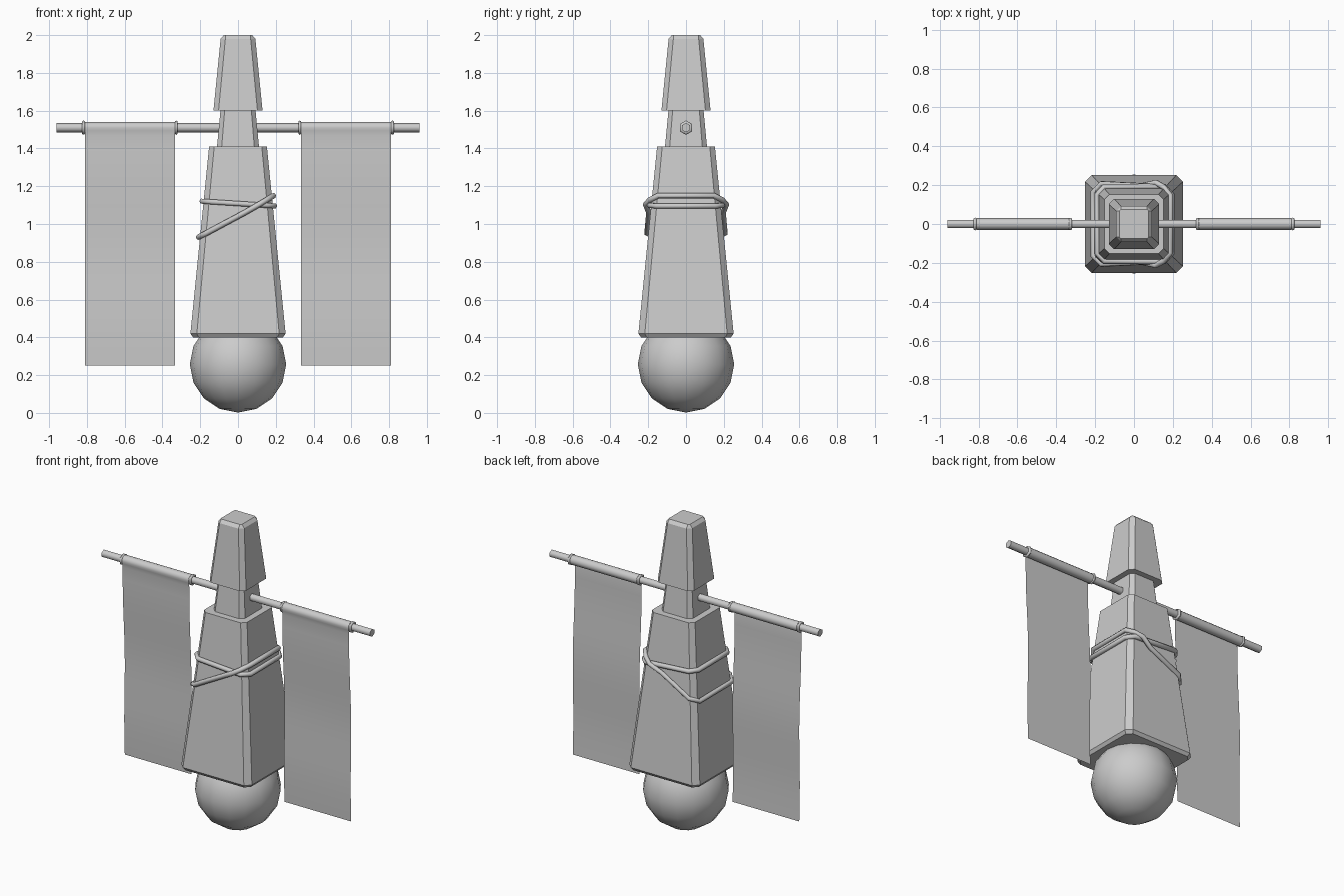
import bpy, bmesh, math

if "Cube" in bpy.data.objects:
    bpy.data.objects.remove(bpy.data.objects["Cube"])


def loft(name, rings, closed=True, caps=True, smooth=False):
    """Skin a list of point rings into one mesh object."""
    bm = bmesh.new()
    vs = [[bm.verts.new(p) for p in r] for r in rings]
    n = len(rings[0])
    for a, b in zip(vs, vs[1:]):
        for i in range(n if closed else n - 1):
            j = (i + 1) % n
            bm.faces.new((a[i], a[j], b[j], b[i]))
    if caps:
        bm.faces.new(vs[0][::-1])
        bm.faces.new(vs[-1])
    if closed:
        bmesh.ops.recalc_face_normals(bm, faces=bm.faces)
    for f in bm.faces:
        f.smooth = smooth and len(f.verts) == 4
    me = bpy.data.meshes.new(name)
    bm.to_mesh(me)
    bm.free()
    ob = bpy.data.objects.new(name, me)
    bpy.context.collection.objects.link(ob)
    return ob


def square(z, h, c):
    """Square of half width h with corners cut by c."""
    k = h - c
    return [(h, -k, z), (h, k, z), (k, h, z), (-k, h, z),
            (-h, k, z), (-h, -k, z), (-k, -h, z), (k, -h, z)]


def hexagon(x, r):
    return [(x, r * math.sin(i * math.pi / 3), 1.51 + r * math.cos(i * math.pi / 3))
            for i in range(6)]


# Base ball
bpy.ops.mesh.primitive_uv_sphere_add(segments=16, ring_count=8, radius=0.255,
                                     location=(0, 0, 0.257))
ball = bpy.context.object
ball.name = "base_ball"
bpy.ops.object.shade_smooth()

# Tapered body, neck and cap
loft("body", [square(*s) for s in ((0.40, 0.238, 0.03), (0.42, 0.252, 0.034),
                                   (1.41, 0.153, 0.027))])
loft("neck", [square(*s) for s in ((1.40, 0.112, 0.025), (1.61, 0.092, 0.022))])
loft("cap", [square(*s) for s in ((1.60, 0.13, 0.027), (1.98, 0.092, 0.025),
                                  (2.0, 0.075, 0.008))])

# Crossbar
loft("crossbar", [hexagon(-0.96, 0.025), hexagon(0.96, 0.025)], smooth=True)

# Banner profile: wavy sheet hanging from the front of a sleeve round the bar
profile = []
for i in range(17):
    t = i / 16
    profile.append((-0.02 * t * t - 0.005 * math.sin(t * 9), 0.25 + 1.22 * t))
for a in range(210, -151, -30):
    profile.append((0.03 * math.cos(math.radians(a)), 1.51 + 0.03 * math.sin(math.radians(a))))

for side, s in (("right", 1), ("left", -1)):
    loft("banner_" + side, [[(s * x, y, z) for y, z in profile] for x in (0.333, 0.81)],
         closed=False, caps=False, smooth=True)
    # Stop rings either side of each banner
    for label, x in (("inner", 0.327), ("outer", 0.818)):
        loft(f"ring_{label}_{side}",
             [hexagon(s * x + d, r) for d, r in ((-0.008, 0.024), (-0.007, 0.033), (0, 0.038),
                                                 (0.007, 0.033), (0.008, 0.024))], smooth=True)


def rope(name, z_mid, slope, bump):
    """Rope loop following the tapered body, lifted by bump where loops cross."""
    outline = [(1, -0.78), (1, 0.78), (0.8, 1), (0.58, 1 + bump), (0.2, 1), (-0.8, 1),
               (-1, 0.78), (-1, -0.78), (-0.8, -1), (0.2, -1), (0.58, -1 - bump), (0.8, -1)]
    cu = bpy.data.curves.new(name, "CURVE")
    cu.dimensions = "3D"
    cu.bevel_depth = 0.015
    cu.bevel_resolution = 1
    sp = cu.splines.new("POLY")
    sp.points.add(len(outline) - 1)
    sp.use_cyclic_u = True
    for p, (u, v) in zip(sp.points, outline):
        z = z_mid + slope * u
        h = 0.252 - (z - 0.42) * 0.1 + 0.009
        p.co = (u * h, v * h, z, 1)
    sp.use_smooth = True
    bpy.context.collection.objects.link(bpy.data.objects.new(name, cu))


# Two rope loops tied round the body
rope("rope_level", 1.108, -0.0125, 0.0)
rope("rope_slanted", 1.04, 0.11, 0.11)
